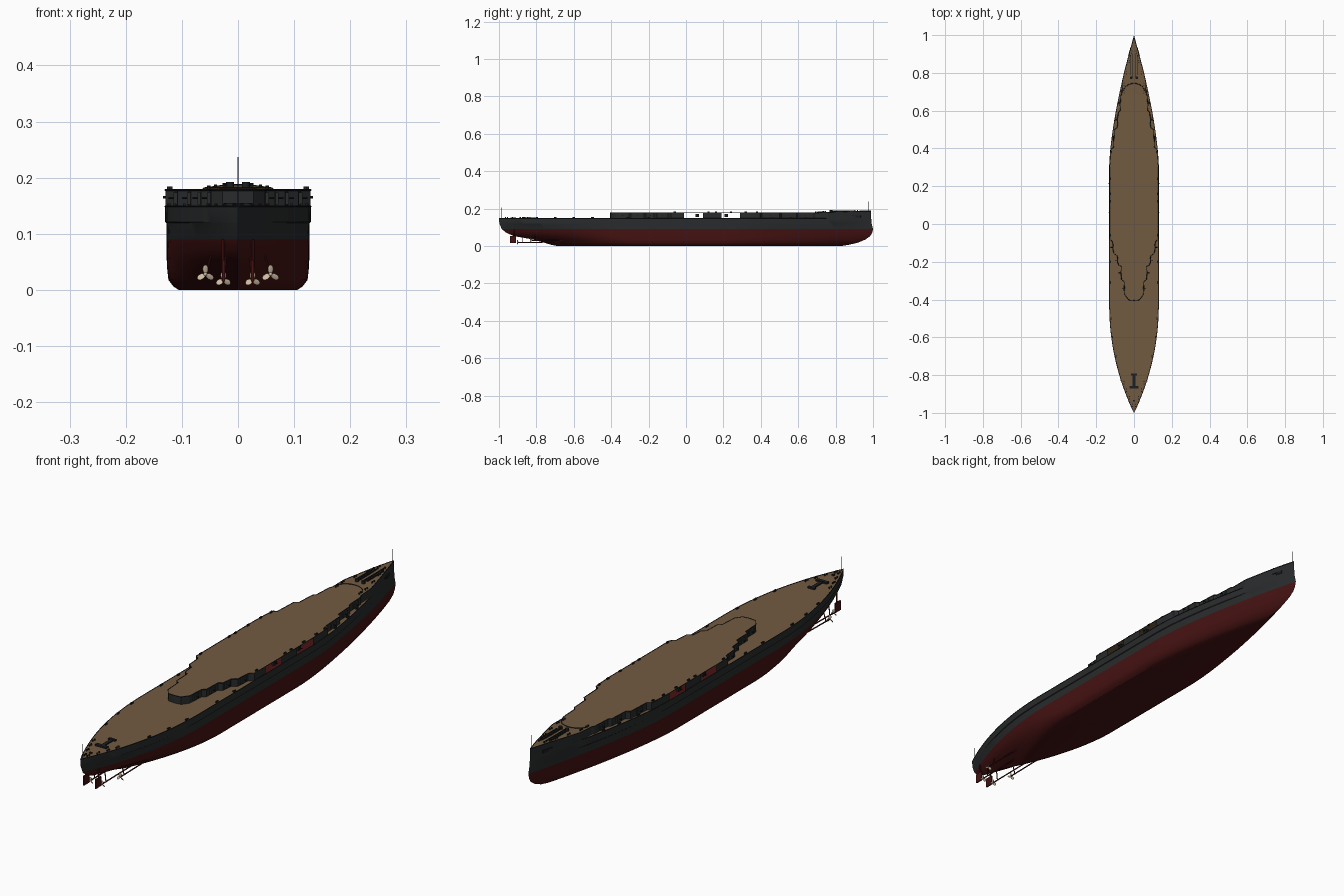
import bpy, bmesh, math
from mathutils import Vector

if "Cube" in bpy.data.objects:
    bpy.data.objects.remove(bpy.data.objects["Cube"])


def material(name, rgb):
    m = bpy.data.materials.new(name)
    m.use_nodes = True
    m.diffuse_color = (*rgb, 1)
    m.node_tree.nodes["Principled BSDF"].inputs["Base Color"].default_value = (*rgb, 1)
    return m


GREY = material("dark grey paint", (0.022, 0.024, 0.025))
RED = material("dark red paint", (0.06, 0.006, 0.006))
WOOD = material("brown planking", (0.17, 0.105, 0.053))
FIT = material("black fittings", (0.012, 0.013, 0.015))
CREAM = material("cream metal", (0.6, 0.5, 0.36))


def finish(name, bm, mats, smooth=None):
    me = bpy.data.meshes.new(name)
    bm.to_mesh(me)
    bm.free()
    ob = bpy.data.objects.new(name, me)
    bpy.context.collection.objects.link(ob)
    for m in mats:
        me.materials.append(m)
    if smooth:
        bpy.ops.object.select_all(action="DESELECT")
        ob.select_set(True)
        bpy.context.view_layer.objects.active = ob
        bpy.ops.object.shade_smooth_by_angle(angle=math.radians(smooth))
    return ob


def box(name, loc, size, mat, yaw=0):
    bm = bmesh.new()
    bmesh.ops.create_cube(bm, size=1)
    for v in bm.verts:
        v.co = Vector(v.co[i] * size[i] for i in range(3))
    ob = finish(name, bm, [mat])
    ob.location = loc
    ob.rotation_euler.z = yaw
    return ob


def rod(name, a, b, r, mat, sides=8):
    a, b = Vector(a), Vector(b)
    bm = bmesh.new()
    bmesh.ops.create_cone(bm, cap_ends=True, segments=sides, radius1=r, radius2=r, depth=(b - a).length)
    ob = finish(name, bm, [mat], 40)
    ob.location = (a + b) / 2
    ob.rotation_euler = (b - a).to_track_quat("Z", "Y").to_euler()
    return ob


def rail(name, pts, r, mat):
    cu = bpy.data.curves.new(name, "CURVE")
    cu.dimensions = "3D"
    cu.bevel_depth, cu.bevel_resolution = r, 0
    sp = cu.splines.new("POLY")
    sp.points.add(len(pts) - 1)
    for p, co in zip(sp.points, pts):
        p.co = (*co, 1)
    cu.materials.append(mat)
    bpy.context.collection.objects.link(bpy.data.objects.new(name, cu))


# Hull levels: height, half width, stern end, bow end, end-taper power, taper start
LEVELS = [
    (0.148, 0.130, -1.0, 0.99, 2.1, 0.30, -0.42),
    (0.121, 0.130, -0.998, 0.993, 2.1, 0.30, -0.42),
    (0.119, 0.127, -0.997, 0.993, 2.1, 0.30, -0.42),
    (0.09, 0.127, -0.985, 1.0, 2.0, 0.28, -0.40),
    (0.07, 0.127, -0.96, 0.995, 1.9, 0.26, -0.38),
    (0.053, 0.127, -0.92, 0.985, 1.8, 0.25, -0.36),
    (0.035, 0.126, -0.82, 0.96, 1.8, 0.24, -0.33),
    (0.018, 0.124, -0.76, 0.92, 1.8, 0.23, -0.30),
    (0.006, 0.115, -0.72, 0.87, 1.8, 0.22, -0.28),
    (0.0, 0.106, -0.69, 0.83, 1.8, 0.20, -0.26),
]


def half_width(level, y):
    z, w, ys, yb, p, bow, aft = level
    if y > bow:
        return w * max(0, 1 - ((y - bow) / (yb - bow)) ** 1.55)
    if y < aft:
        return w * max(0, 1 - ((aft - y) / (aft - ys)) ** p)
    return w


def edge(y):
    return half_width(LEVELS[0], y)


# Hull: cross sections lofted from stern to bow, hollow under the deckhouse
N = 72
bm = bmesh.new()
rings = []
for i in range(N + 1):
    u = (1 - math.cos(math.pi * i / N)) / 2
    half = []
    for lv in LEVELS:
        y = lv[2] + (lv[3] - lv[2]) * u
        half.append((half_width(lv, y), y, lv[0]))
    rings.append([bm.verts.new(c) for c in half] + [bm.verts.new((-x, y, z)) for x, y, z in reversed(half)])
for a, b in zip(rings, rings[1:]):
    n = len(a)
    for k in range(n):
        j = (k + 1) % n
        mid = (a[k].co.y + b[k].co.y) / 2
        if j == 0 and -0.05 < mid < 0.35:
            continue
        f = bm.faces.new((a[k], a[j], b[j], b[k]))
        f.material_index = 2 if j == 0 else (0 if f.calc_center_median().z > 0.09 else 1)
bmesh.ops.remove_doubles(bm, verts=bm.verts, dist=0.00005)
bmesh.ops.recalc_face_normals(bm, faces=bm.faces)
finish("hull", bm, [GREY, RED, WOOD], 32)

# Deckhouse and forecastle outline, stern to bow
side = [(0, -0.405), (0.028, -0.402), (0.048, -0.375), (0.052, -0.305), (0.066, -0.295), (0.068, -0.225),
        (0.084, -0.215), (0.088, -0.17), (0.108, -0.155), (0.112, -0.095)]
side += [(edge(y) - 0.0005, y) for y in (-0.08, -0.01, 0.09, 0.19, 0.29, 0.36, 0.395)]
side += [(0.108, 0.405), (0.104, 0.5), (0.088, 0.51), (0.084, 0.59), (0.074, 0.6), (0.07, 0.68), (0.064, 0.69)]
side += [(edge(y) * 1.01, y) for y in (0.76, 0.8, 0.84, 0.88, 0.92, 0.95, 0.97, 0.985)] + [(0, 0.988)]
OPENINGS = ((-0.01, 0.09), (0.19, 0.29))


def top(y):
    return 0.178 + 0.009 * min(1, max(0, (y - 0.68) / 0.25))


bm = bmesh.new()
cols = []
for x, y in side:
    cols.append([bm.verts.new(c) for c in ((x, y, 0.147), (x, y, top(y)), (-x, y, top(y)), (-x, y, 0.147))])
for a, b in zip(cols, cols[1:]):
    mid = (a[0].co.y + b[0].co.y) / 2
    bm.faces.new((a[1], b[1], b[2], a[2])).material_index = 1
    if any(lo < mid < hi for lo, hi in OPENINGS):
        continue
    bm.faces.new((a[0], b[0], b[1], a[1]))
    bm.faces.new((a[2], b[2], b[3], a[3]))
bmesh.ops.remove_doubles(bm, verts=bm.verts, dist=0.00005)
bmesh.ops.recalc_face_normals(bm, faces=bm.faces)
finish("upper_deck", bm, [GREY, WOOD])

# Dark edging around both decks
loop = [(x, y, top(y)) for x, y in side]
rail("upper_deck_edge", loop + [(-x, y, z) for x, y, z in reversed(loop)], 0.0016, FIT)
aft = [(edge(y), y, 0.149) for y in [0.75 - 1.75 * i / 60 for i in range(61)]]
rail("main_deck_edge", aft + [(-x, y, z) for x, y, z in reversed(aft)], 0.0014, FIT)

# Forecastle breakwater
rail("breakwater", [(0.06 * math.sin(t), 0.69 + 0.055 * math.cos(t), 0.182)
                    for t in [math.radians(-75 + 15 * i) for i in range(11)]], 0.0016, FIT)

# Flagstaffs
rod("bow_staff", (0, 0.978, 0.185), (0, 0.978, 0.237), 0.0012, FIT)
rod("stern_staff", (0, -0.985, 0.148), (0, -0.985, 0.205), 0.001, FIT)

# Stern hatch and winch
box("stern_hatch", (0, -0.865, 0.151), (0.05, 0.014, 0.007), FIT)
box("stern_winch_bed", (0, -0.83, 0.15), (0.014, 0.06, 0.005), FIT)
box("stern_winch", (0, -0.797, 0.151), (0.03, 0.01, 0.007), FIT)
box("stern_fairlead", (0, -0.935, 0.15), (0.01, 0.008, 0.005), FIT)

for s, tag in ((1, "left"), (-1, "right")):
    # Anchor gear on the forecastle
    for k, x in enumerate((0.009, 0.02)):
        box(f"anchor_chain_{tag}_{k}", (s * x, 0.84, 0.1865), (0.004, 0.12 - 0.02 * k, 0.005), FIT)
    rod(f"capstan_{tag}", (s * 0.014, 0.775, 0.181), (s * 0.014, 0.775, 0.192), 0.007, FIT, 12)
    rod(f"windlass_{tag}", (s * 0.02, 0.89, 0.185), (s * 0.02, 0.89, 0.191), 0.005, FIT, 12)
    box(f"anchor_{tag}", (s * edge(0.92), 0.92, 0.158), (0.006, 0.028, 0.012), FIT, s * 0.25)
    box(f"anchor_shank_{tag}", (s * edge(0.9), 0.9, 0.162), (0.006, 0.025, 0.004), FIT, s * 0.25)
    # Paired bollards
    for k, y in enumerate((0.91, 0.86, 0.8, 0.74, 0.7, -0.96, -0.92, -0.88, -0.84)):
        x, z = s * (edge(y) - 0.011), top(y) if y > 0 else 0.148
        if 0 < y < 0.75:
            x = s * 0.052
        for d in (-0.006, 0.006):
            rod(f"bollard_{tag}_{k}", (x, y + d, z), (x, y + d, z + 0.006), 0.003, FIT)
    # Deck edge fittings
    for k, y in enumerate((0.64, 0.56, 0.46, -0.2, -0.31, -0.5, -0.6, -0.7)):
        box(f"deck_cleat_{tag}_{k}", (s * (edge(y) - 0.006), y, 0.151), (0.005, 0.014, 0.006), FIT)
    for k, y in enumerate((-0.06, 0.12, 0.16, 0.24, 0.32, 0.38)):
        box(f"rail_post_{tag}_{k}", (s * (edge(y) - 0.006), y, 0.181), (0.005, 0.012, 0.006), FIT)
    # Small guns within the side openings
    for k, y in enumerate((0.06, 0.215)):
        box(f"gun_mount_{tag}_{k}", (s * 0.118, y, 0.163), (0.012, 0.018, 0.014), FIT)
        rod(f"gun_barrel_{tag}_{k}", (s * 0.118, y, 0.165), (s * 0.134, y, 0.165), 0.002, FIT)
    # Casemate panels on the stepped walls
    for k, (x, y) in enumerate(((0.05, -0.34), (0.067, -0.26), (0.086, -0.192), (0.11, -0.125),
                                (0.106, 0.45), (0.086, 0.55), (0.072, 0.64))):
        box(f"casemate_{tag}_{k}", (s * x, y, 0.163), (0.01, 0.03, 0.022), GREY)
        rod(f"casemate_gun_{tag}_{k}", (s * x, y, 0.164), (s * (x + 0.014), y, 0.164), 0.002, FIT)

    # Propellers, shafts and struts
    for part, x, y, z, r in (("outer", 0.058, -0.83, 0.028, 0.016), ("inner", 0.026, -0.9, 0.018, 0.014)):
        rod(f"{part}_shaft_{tag}", (s * x, y, z), (s * x, -0.6, z + 0.004), 0.0025, RED)
        rod(f"{part}_strut_{tag}", (s * x, y + 0.025, z), (s * x * 0.8, y + 0.025, 0.066), 0.002, RED)
        bm = bmesh.new()
        bmesh.ops.create_uvsphere(bm, u_segments=10, v_segments=6, radius=0.0035)
        for k in range(3):
            ang = 2 * math.pi * k / 3
            blade = bmesh.ops.create_uvsphere(bm, u_segments=10, v_segments=8, radius=1)["verts"]
            for v in blade:
                px, py, pz = v.co.x * 0.0052, v.co.y * 0.0012 + v.co.x * 0.003, r * 0.56 + v.co.z * r * 0.48
                v.co = (px * math.cos(ang) + pz * math.sin(ang), py, pz * math.cos(ang) - px * math.sin(ang))
        finish(f"{part}_propeller_{tag}", bm, [CREAM], 40).location = (s * x, y, z)
    # Twin rudders
    box(f"rudder_{tag}", (s * 0.026, -0.925, 0.034), (0.005, 0.034, 0.038), RED)
    rod(f"rudder_stock_{tag}", (s * 0.026, -0.92, 0.04), (s * 0.026, -0.92, 0.09), 0.003, RED)
